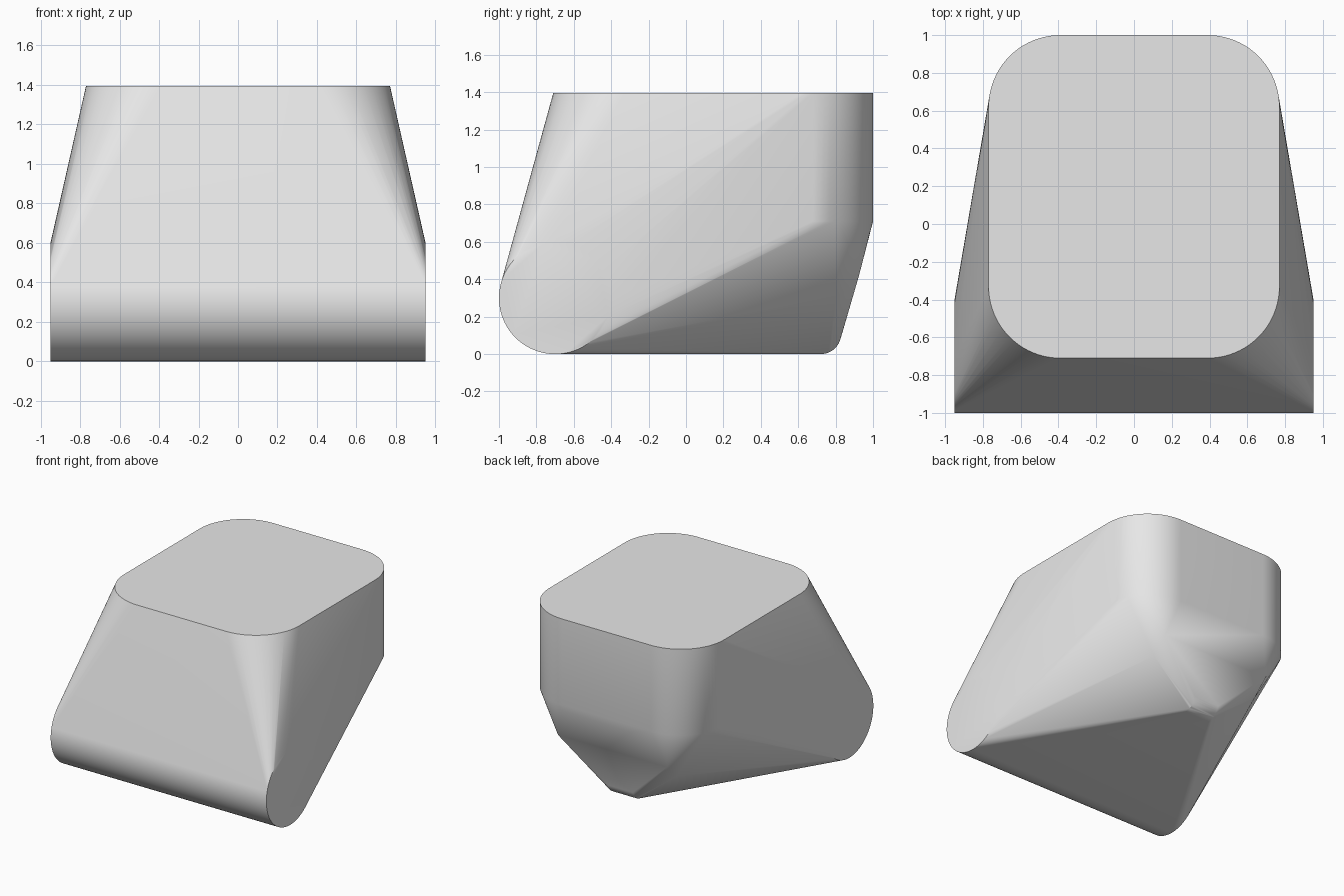
import bpy, bmesh
from math import sin, cos, pi
from mathutils import Vector

cube = bpy.data.objects.get("Cube")
if cube:
    bpy.data.objects.remove(cube, do_unlink=True)


def material(name, colour):
    mat = bpy.data.materials.new(name)
    mat.use_nodes = True
    mat.diffuse_color = colour
    mat.node_tree.nodes["Principled BSDF"].inputs["Base Color"].default_value = colour
    return mat


def rod(half_width, y, z, radius, steps=96):
    """Points of a cylinder lying along x."""
    return [Vector((x, y + radius * cos(a), z + radius * sin(a)))
            for x in (-half_width, half_width)
            for a in (2 * pi * i / steps for i in range(steps))]


def rounded_slab(half_width, front, back, radius, levels, steps=20):
    """Points of a rounded rectangle repeated at each height."""
    corners = [(half_width - radius, back - radius), (radius - half_width, back - radius),
               (radius - half_width, front + radius), (half_width - radius, front + radius)]
    points = []
    for z in levels:
        for quarter, (cx, cy) in enumerate(corners):
            for i in range(steps + 1):
                a = (quarter + i / steps) * pi / 2
                points.append(Vector((cx + radius * cos(a), cy + radius * sin(a), z)))
    return points


# Shapes enclosed by the body: top slab, front roll, rear heel and rear shoulder
points = rounded_slab(0.77, -0.71, 1.0, 0.38, (0.71, 1.395))
points += rod(0.95, -0.7, 0.3, 0.3)
points += rod(0.11, 0.72, 0.11, 0.11, 48)
for side in (-1, 1):
    points += [Vector((side * 0.48, 0.925, 0.42)), Vector((side * 0.48, 0.8, 0.3))]

# Tight skin around all of them
bm = bmesh.new()
for p in points:
    bm.verts.new(p)
hull = bmesh.ops.convex_hull(bm, input=bm.verts[:])
loose = {v for v in hull["geom_interior"] + hull["geom_unused"]
         if isinstance(v, bmesh.types.BMVert)}
bmesh.ops.delete(bm, geom=list(loose), context="VERTS")
bmesh.ops.dissolve_limit(bm, angle_limit=0.005, verts=bm.verts[:], edges=bm.edges[:])
bmesh.ops.recalc_face_normals(bm, faces=bm.faces[:])

mesh = bpy.data.meshes.new("body")
bm.to_mesh(mesh)
bm.free()
mesh.materials.append(material("light grey", (0.8, 0.8, 0.8, 1)))
body = bpy.data.objects.new("body", mesh)
bpy.context.collection.objects.link(body)

# Smooth curves, sharp rims
bpy.ops.object.select_all(action="DESELECT")
body.select_set(True)
bpy.context.view_layer.objects.active = body
bpy.ops.object.shade_smooth_by_angle(angle=pi / 6)
